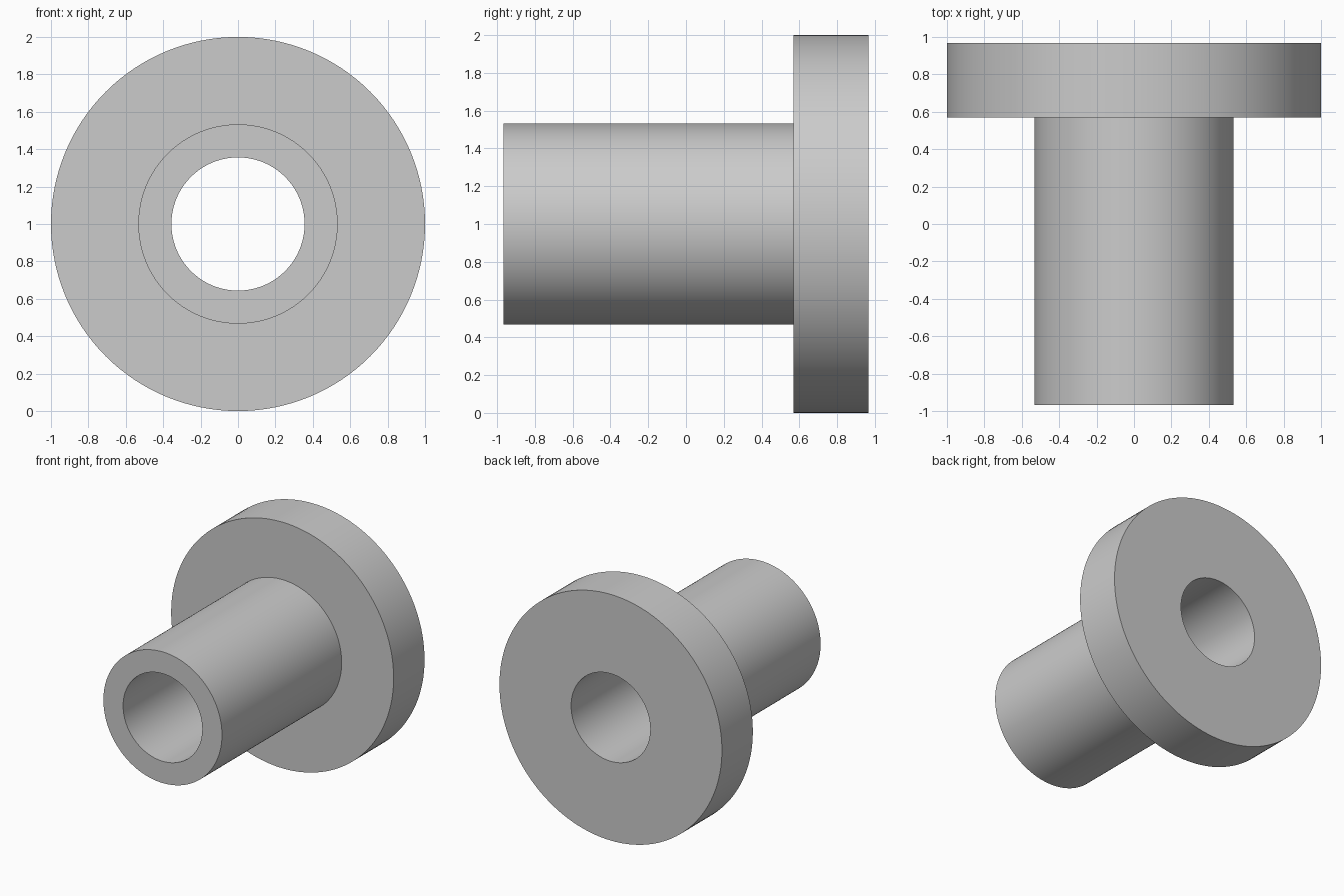
import bpy
import bmesh
import math
from mathutils import Matrix

cube = bpy.data.objects.get("Cube")
if cube:
    bpy.data.objects.remove(cube, do_unlink=True)

SEGMENTS = 128
BORE, SLEEVE, FLANGE = 0.356, 0.533, 1.0
FRONT, SHOULDER, BACK = -0.967, 0.57, 0.967

# Single grey material
grey = bpy.data.materials.new("plain grey")
grey.use_nodes = True
colour = (0.6, 0.6, 0.6, 1.0)
grey.diffuse_color = colour
grey.node_tree.nodes["Principled BSDF"].inputs["Base Color"].default_value = colour

# Closed half-section of the bushing as (radius, y), spun about the y axis
section = [(BORE, FRONT), (SLEEVE, FRONT), (SLEEVE, SHOULDER),
           (FLANGE, SHOULDER), (FLANGE, BACK), (BORE, BACK)]
bm = bmesh.new()
verts = [bm.verts.new((r, y, 0)) for r, y in section]
edges = [bm.edges.new((v, verts[(i + 1) % len(verts)])) for i, v in enumerate(verts)]
bmesh.ops.spin(bm, geom=verts + edges, cent=(0, 0, 0), axis=(0, 1, 0),
               angle=math.tau, steps=SEGMENTS, use_merge=True)
bmesh.ops.remove_doubles(bm, verts=bm.verts[:], dist=1e-4)
bmesh.ops.recalc_face_normals(bm, faces=bm.faces[:])
bmesh.ops.transform(bm, matrix=Matrix.Translation((0, 0, FLANGE)), verts=bm.verts[:])

mesh = bpy.data.meshes.new("flanged_bushing")
bm.to_mesh(mesh)
bm.free()
mesh.materials.append(grey)
bushing = bpy.data.objects.new("flanged_bushing", mesh)
bpy.context.collection.objects.link(bushing)

# Smooth round walls, crisp rims
bpy.ops.object.select_all(action="DESELECT")
bushing.select_set(True)
bpy.context.view_layer.objects.active = bushing
bpy.ops.object.shade_smooth_by_angle(angle=math.radians(30))
